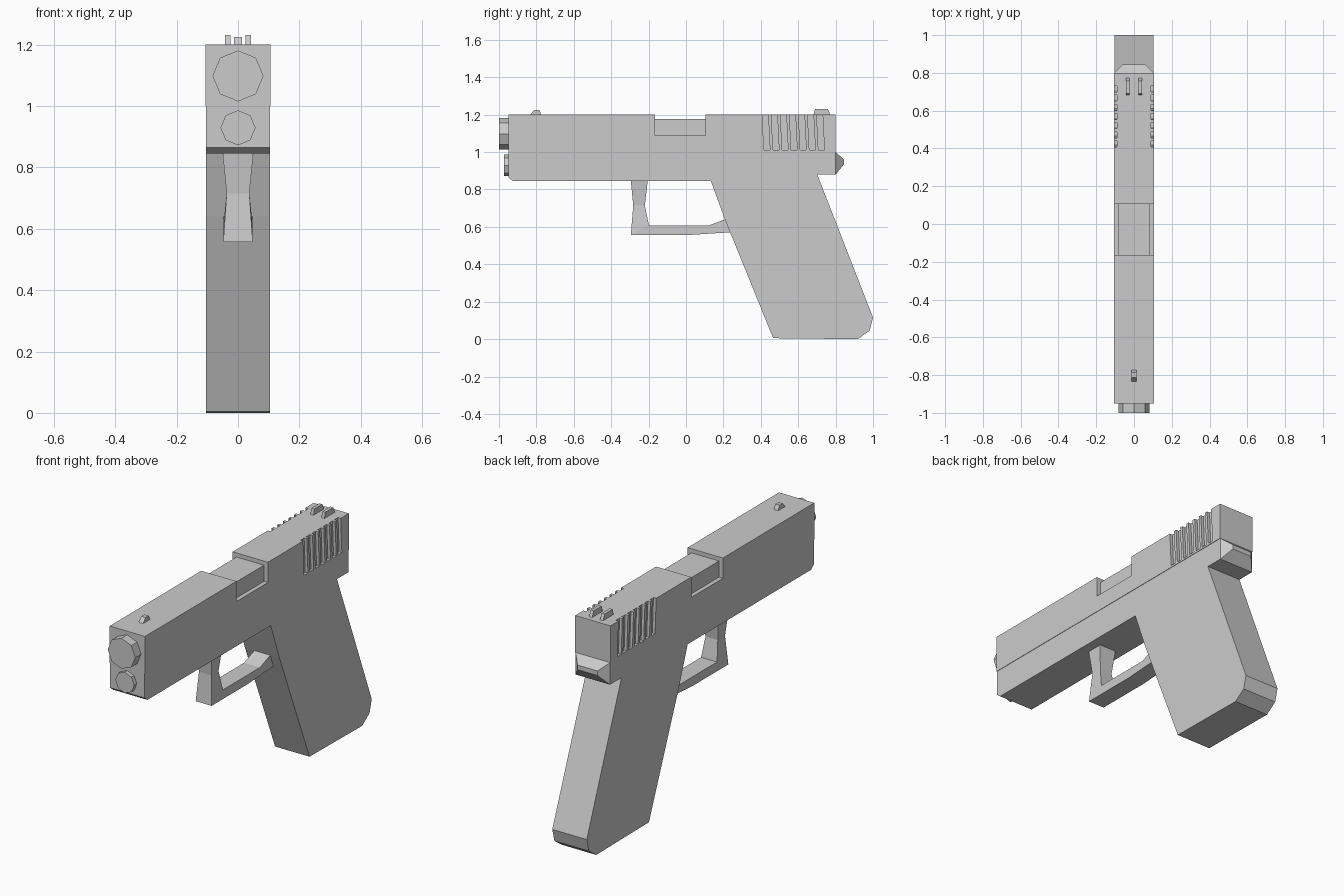
import bpy
import bmesh
import math

cube = bpy.data.objects.get("Cube")
if cube:
    bpy.data.objects.remove(cube, do_unlink=True)

# Single flat colour
gray = bpy.data.materials.new("light gray")
gray.use_nodes = True
COLOR = (0.6, 0.6, 0.6, 1)
gray.diffuse_color = COLOR
gray.node_tree.nodes["Principled BSDF"].inputs["Base Color"].default_value = COLOR


def finish(name, bm):
    bmesh.ops.recalc_face_normals(bm, faces=bm.faces)
    mesh = bpy.data.meshes.new(name)
    bm.to_mesh(mesh)
    bm.free()
    mesh.materials.append(gray)
    obj = bpy.data.objects.new(name, mesh)
    bpy.context.collection.objects.link(obj)
    return obj


def loft(name, rings):
    """Skin matching rings of points and cap both ends."""
    bm = bmesh.new()
    loops = [[bm.verts.new(p) for p in ring] for ring in rings]
    n = len(loops[0])
    for a, b in zip(loops, loops[1:]):
        for i in range(n):
            j = (i + 1) % n
            bm.faces.new((a[i], a[j], b[j], b[i]))
    bm.faces.new(loops[0])
    bm.faces.new(loops[-1])
    return finish(name, bm)


def side_profile(name, points, half, x=0):
    """Extrude a (y, z) outline across x."""
    return loft(name, [[(x + s * half, y, z) for y, z in points] for s in (-1, 1)])


def tube(name, radius, z, front, back):
    """Octagonal cylinder along y with a corner at the top."""
    angles = [math.tau * i / 8 for i in range(8)]
    return loft(name, [[(radius * math.sin(a), y, z + radius * math.cos(a))
                        for a in angles] for y in (front, back)])


# Slide with the ejection port notched through its top
SLIDE = 0.106
slide = side_profile("slide", [
    (-0.95, 1.0), (0.8, 1.0), (0.8, 1.2), (0.105, 1.2), (0.105, 1.09),
    (-0.165, 1.09), (-0.165, 1.2), (-0.95, 1.2)], SLIDE)

# Slanted grip grooves cut into both sides of the slide
bm = bmesh.new()
for side in (-1, 1):
    for i in range(7):
        y = 0.405 + i * 0.0485
        outline = [(y, 1.25), (y + 0.032, 1.25), (y + 0.044, 1.01), (y + 0.012, 1.01)]
        inner, outer = [[bm.verts.new((side * x, py, pz)) for py, pz in outline]
                        for x in (SLIDE - 0.016, SLIDE + 0.05)]
        bm.faces.new(inner)
        bm.faces.new(outer)
        for k in range(4):
            m = (k + 1) % 4
            bm.faces.new((inner[k], inner[m], outer[m], outer[k]))
cutter = finish("groove_cutter", bm)
cutter.hide_render = True
cut = slide.modifiers.new("grooves", "BOOLEAN")
cut.operation = "DIFFERENCE"
cut.solver = "EXACT"
cut.object = cutter
bpy.context.view_layer.objects.active = slide
bpy.ops.object.modifier_apply(modifier=cut.name)
bpy.data.objects.remove(cutter, do_unlink=True)

# Chamber block inside the port
side_profile("chamber_block", [(-0.165, 1.09), (0.105, 1.09),
                               (0.105, 1.178), (-0.165, 1.178)], 0.083)

# Frame and raked grip in one outline
side_profile("frame_and_grip", [
    (-0.95, 1.0), (-0.95, 0.865), (-0.925, 0.845), (0.133, 0.845),
    (0.208, 0.64), (0.466, 0.005), (0.918, 0), (0.982, 0.045), (1.0, 0.115),
    (0.702, 0.88), (0.8, 0.88), (0.8, 1.0)], 0.1035)

# Tapered tang at the back of the frame
loft("rear_tang", [[(-w, y, lo), (w, y, lo), (w, y, hi), (-w, y, hi)]
                   for y, w, lo, hi in ((0.8, 0.1035, 0.88, 1.0),
                                        (0.845, 0.06, 0.935, 0.96))])

# Barrel muzzle and recoil rod
tube("barrel_muzzle", 0.083, 1.098, -1.0, -0.94)
tube("recoil_rod", 0.057, 0.929, -0.972, -0.94)

# Waisted front strut of the trigger guard
loft("guard_strut", [[(-w, a, za), (w, a, za), (w, b, zb), (-w, b, zb)]
                     for w, a, za, b, zb in (
                         (0.05, -0.295, 0.846, -0.205, 0.846),
                         (0.037, -0.282, 0.715, -0.22, 0.715),
                         (0.048, -0.295, 0.557, -0.198, 0.607))])

# Lower bar of the trigger guard, running into the grip
side_profile("guard_bar", [
    (-0.295, 0.557), (0.02, 0.557), (0.25, 0.572), (0.25, 0.655),
    (0.208, 0.64), (0.12, 0.607), (-0.198, 0.607)], 0.048)

# Sights
side_profile("front_sight", [(-0.833, 1.2), (-0.773, 1.2), (-0.785, 1.225),
                             (-0.812, 1.225)], 0.013)
for label, x in (("left", 0.033), ("right", -0.033)):
    side_profile("rear_sight_" + label, [
        (0.682, 1.2), (0.772, 1.2), (0.758, 1.231), (0.69, 1.231)], 0.009, x)
